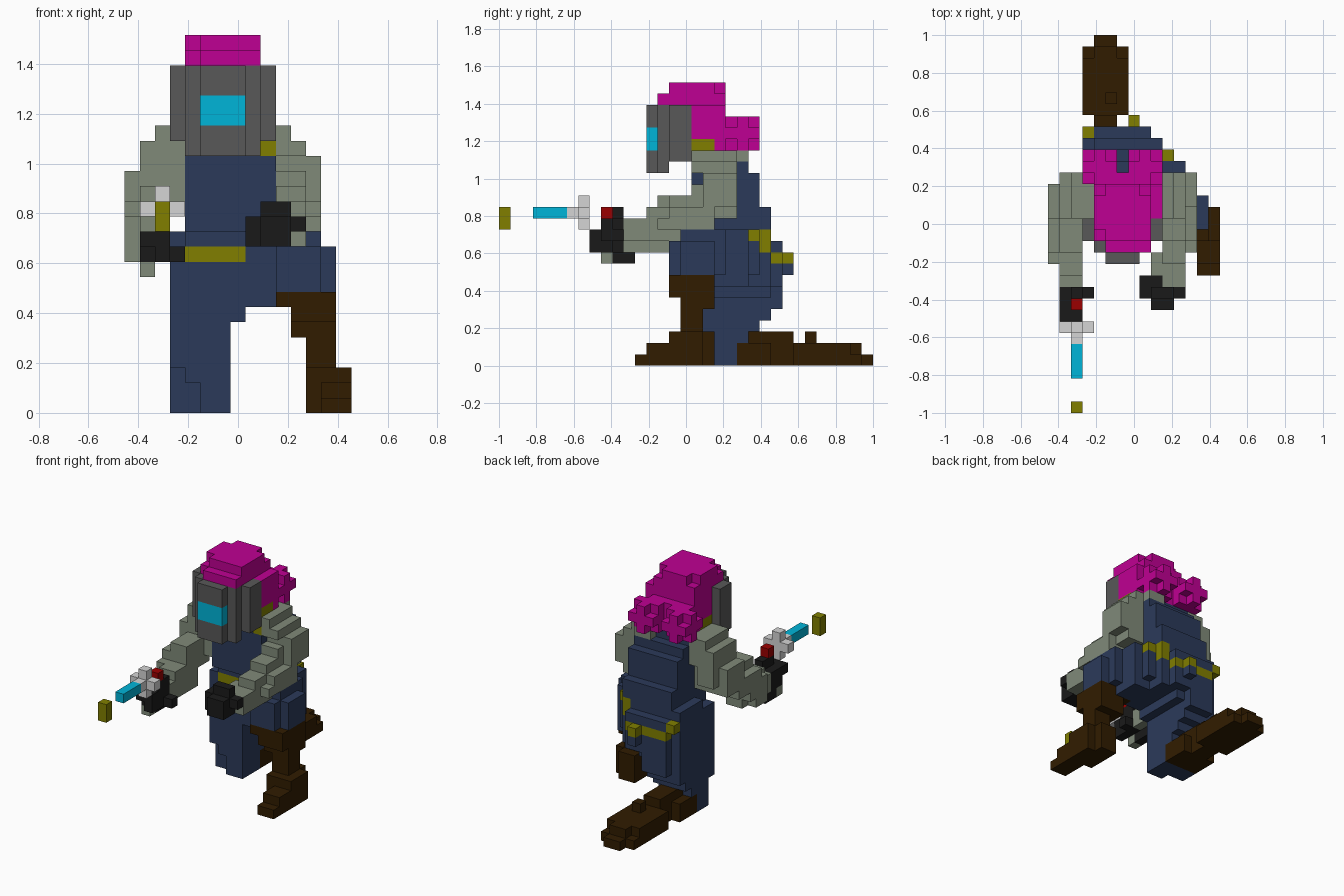
import bpy, bmesh, math

cube = bpy.data.objects.get("Cube")
if cube:
    bpy.data.objects.remove(cube, do_unlink=True)

V = 2 / 33                       # edge length of one block
ORIGIN = (-7.5 * V, -1.0, 0.0)   # grid corner: 15 x 33 x 25 blocks
taken = set()                    # blocks already used by earlier parts


def material(name, rgb):
    """Flat material from 0-255 sRGB values."""
    lin = [((c / 255 + 0.055) / 1.055) ** 2.4 if c > 10 else c / 255 / 12.92 for c in rgb]
    m = bpy.data.materials.new(name)
    m.use_nodes = True
    m.diffuse_color = (*lin, 1)
    m.node_tree.nodes["Principled BSDF"].inputs["Base Color"].default_value = (*lin, 1)
    return m


MAGENTA = material("magenta", (191, 0, 147))
BLUE = material("navy blue", (43, 58, 90))
SAGE = material("sage grey", (128, 138, 121))
STEEL = material("dark grey", (88, 88, 88))
CYAN = material("cyan", (0, 181, 217))
OLIVE = material("olive", (129, 127, 0))
BROWN = material("brown", (49, 28, 0))
BLACK = material("black", (26, 26, 26))
SILVER = material("light grey", (213, 213, 213))
RED = material("red", (155, 0, 0))

# axis and side of each of the six block faces
SIDES = [(a, s) for a in range(3) for s in (0, 1)]


def blocks(x0, x1, y0, y1, z0, z1):
    return {(x, y, z) for x in range(x0, x1) for y in range(y0, y1) for z in range(z0, z1)}


def part(name, mat, boxes, cut=frozenset()):
    """One closed block shape from grid boxes, skipping blocks in use."""
    cells = set().union(*(blocks(*b) for b in boxes)) - cut - taken
    taken.update(cells)
    bm = bmesh.new()
    verts = {}

    def vert(p):
        if p not in verts:
            verts[p] = bm.verts.new([o + c * V for o, c in zip(ORIGIN, p)])
        return verts[p]

    for cell in sorted(cells):
        for a, s in SIDES:
            near = list(cell)
            near[a] += 2 * s - 1
            if tuple(near) in cells:
                continue
            b, c = (a + 1) % 3, (a + 2) % 3
            ring = []
            for u, v in ((0, 0), (1, 0), (1, 1), (0, 1)):
                p = list(cell)
                p[a] += s
                p[b] += u
                p[c] += v
                ring.append(vert(tuple(p)))
            bm.faces.new(ring if s else ring[::-1])
    # merge level neighbouring faces
    bmesh.ops.dissolve_limit(bm, angle_limit=math.radians(1), verts=bm.verts[:], edges=bm.edges[:])
    me = bpy.data.meshes.new(name)
    bm.to_mesh(me)
    bm.free()
    me.materials.append(mat)
    ob = bpy.data.objects.new(name, me)
    bpy.context.collection.objects.link(ob)


# helmet and visor
part("visor", CYAN, [(5, 8, 13, 14, 19, 21)])
part("helmet", STEEL, [(5, 8, 13, 14, 17, 23), (4, 9, 14, 15, 17, 23), (3, 10, 15, 17, 18, 23)])

# collar under the hood
part("collar", OLIVE, [(4, 10, 17, 19, 19, 20), (9, 10, 17, 18, 17, 19)])

# hood with rounded top and back
part("hood", MAGENTA, [(5, 9, 14, 15, 23, 24), (4, 9, 15, 20, 23, 24), (5, 9, 15, 16, 24, 25),
                       (4, 9, 16, 19, 24, 25), (5, 8, 19, 20, 24, 25), (4, 10, 17, 20, 20, 23),
                       (4, 10, 19, 20, 19, 20), (5, 9, 20, 21, 19, 22)])

# ragged tufts: cubes with the corners knocked off
for name, x in (("right_tuft", 3), ("left_tuft", 7)):
    corners = {(x + a, 20 + b, 19 + c) for a in (0, 2) for b in (0, 2) for c in (0, 2)}
    part(name, MAGENTA, [(x, x + 3, 20, 23, 19, 22)], cut=corners)

# sword held in the right hand
part("sword_tip", OLIVE, [(2, 3, 0, 1, 12, 14)])
part("sword_blade", CYAN, [(2, 3, 3, 6, 13, 14)])
part("sword_guard", SILVER, [(1, 4, 7, 8, 13, 14), (2, 3, 7, 8, 12, 15), (2, 3, 6, 7, 13, 14)])
part("sword_gem", RED, [(2, 3, 9, 10, 13, 14)])

# hands
part("right_hand", BLACK, [(1, 3, 8, 11, 11, 12), (1, 3, 9, 11, 10, 11), (2, 3, 8, 9, 10, 11),
                           (3, 4, 10, 11, 10, 11), (2, 3, 9, 11, 12, 13), (1, 2, 10, 12, 9, 10)])
part("left_hand", BLACK, [(9, 11, 10, 11, 11, 14), (8, 12, 10, 11, 12, 13), (8, 9, 10, 11, 11, 12),
                          (9, 11, 9, 10, 11, 13), (8, 10, 11, 12, 11, 13)])

# arms, from shoulder to wrist
part("right_arm", SAGE, [(2, 4, 17, 21, 18, 19), (1, 4, 17, 21, 16, 18), (1, 4, 17, 20, 13, 16),
                         (1, 3, 17, 21, 14, 16), (0, 1, 17, 20, 13, 16), (0, 3, 14, 18, 12, 14),
                         (1, 3, 14, 18, 14, 15), (0, 3, 13, 16, 11, 12), (0, 1, 13, 15, 10, 13),
                         (1, 3, 12, 16, 10, 13), (1, 3, 11, 12, 10, 12)])
part("right_cuff", SAGE, [(1, 2, 9, 10, 9, 10)])
part("left_arm", SAGE, [(9, 11, 17, 21, 18, 19), (8, 10, 21, 22, 18, 19), (10, 12, 17, 21, 17, 18),
                        (10, 12, 18, 21, 16, 17), (10, 12, 17, 21, 13, 16), (12, 13, 18, 21, 14, 17),
                        (10, 13, 15, 19, 12, 14), (10, 12, 15, 18, 14, 15), (10, 12, 13, 16, 11, 14),
                        (12, 13, 14, 15, 12, 13), (9, 11, 11, 14, 11, 13), (11, 12, 11, 13, 11, 13)])

# belt: level in front, hanging lower at the back
part("belt", OLIVE, [(4, 8, 18, 19, 10, 11), (10, 11, 22, 23, 11, 12), (9, 10, 23, 24, 10, 12),
                     (4, 9, 24, 25, 9, 10), (7, 8, 25, 26, 9, 10), (3, 4, 24, 25, 10, 11)])

# torso
part("torso", BLUE, [(4, 10, 18, 24, 11, 12), (4, 10, 17, 24, 12, 14), (4, 10, 17, 23, 14, 17),
                     (4, 10, 18, 22, 17, 18), (4, 9, 17, 21, 18, 19)])

# hips and thighs
part("hips", BLUE, [(3, 11, 18, 23, 8, 11), (3, 10, 23, 24, 7, 11), (4, 9, 24, 25, 7, 11),
                    (7, 8, 25, 26, 8, 9), (3, 10, 18, 23, 7, 8), (3, 4, 20, 24, 11, 12),
                    (10, 12, 19, 22, 7, 12)])
part("left_thigh", BLUE, [(10, 13, 15, 20, 8, 11), (13, 14, 16, 19, 8, 11), (11, 13, 16, 20, 11, 12)])
part("right_leg", BLUE, [(3, 8, 18, 24, 6, 7), (4, 7, 24, 25, 5, 7), (3, 7, 18, 24, 4, 6),
                         (3, 7, 18, 23, 3, 4), (3, 7, 19, 22, 2, 3), (3, 7, 19, 21, 0, 2),
                         (4, 7, 18, 19, 2, 3), (5, 7, 18, 19, 0, 2)])

# left boot, standing
part("left_boot", BROWN, [(10, 14, 15, 19, 7, 8), (11, 14, 15, 19, 6, 7), (11, 14, 16, 19, 5, 6),
                          (12, 14, 16, 18, 3, 5), (12, 15, 15, 18, 0, 3), (12, 14, 18, 19, 0, 3),
                          (13, 15, 13, 15, 1, 2), (13, 15, 12, 15, 0, 1)])

# right boot, lying back from the knee
part("right_boot", BROWN, [(3, 7, 21, 24, 0, 2), (4, 6, 24, 26, 0, 3), (4, 6, 22, 24, 2, 3),
                           (3, 7, 26, 32, 0, 1), (3, 7, 26, 31, 1, 2), (4, 6, 31, 32, 1, 2),
                           (4, 6, 32, 33, 0, 1), (5, 6, 27, 28, 2, 3)])
